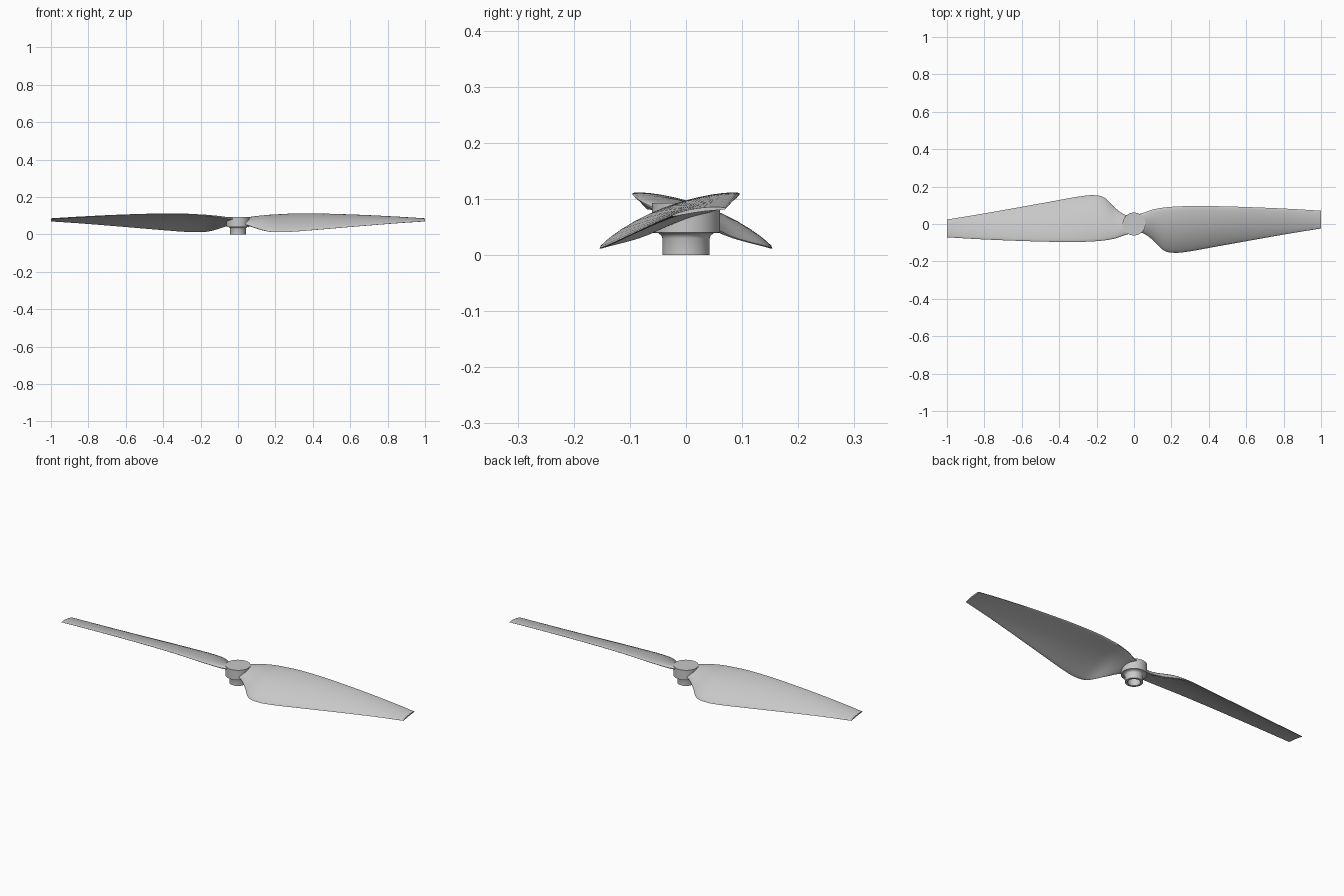
import bpy, bmesh, math
from mathutils import Vector

cube = bpy.data.objects.get("Cube")
if cube:
    bpy.data.objects.remove(cube)

grey = bpy.data.materials.new("light grey plastic")
grey.use_nodes = True
colour = (0.58, 0.58, 0.58, 1)
grey.diffuse_color = colour
grey.node_tree.nodes["Principled BSDF"].inputs["Base Color"].default_value = colour


def finish(name, bm):
    bmesh.ops.recalc_face_normals(bm, faces=bm.faces)
    mesh = bpy.data.meshes.new(name)
    bm.to_mesh(mesh)
    bm.free()
    mesh.materials.append(grey)
    obj = bpy.data.objects.new(name, mesh)
    bpy.context.collection.objects.link(obj)
    bpy.ops.object.select_all(action="DESELECT")
    obj.select_set(True)
    bpy.context.view_layer.objects.active = obj
    bpy.ops.object.shade_smooth_by_angle(angle=math.radians(35))
    return obj


# Hub: turned profile with a filleted collar and an open bore below
profile = [(0, 0.06), (0.03, 0.06), (0.03, 0), (0.042, 0), (0.042, 0.03),
           (0.044, 0.035), (0.049, 0.039), (0.061, 0.04), (0.061, 0.093), (0, 0.093)]
bm = bmesh.new()
points = [bm.verts.new((r, 0, z)) for r, z in profile]
edges = [bm.edges.new(pair) for pair in zip(points, points[1:])]
bmesh.ops.spin(bm, geom=points + edges, cent=(0, 0, 0), axis=(0, 0, 1),
               angle=math.tau, steps=64)
bmesh.ops.remove_doubles(bm, verts=bm.verts, dist=0.0001)
finish("hub", bm)

# Blade stations: x, trailing y, trailing z, leading y, leading z, camber, thickness
stations = [
    (0.00, -0.040, 0.060, 0.045, 0.084, 0.004, 0.020),
    (0.05, -0.050, 0.050, 0.060, 0.086, 0.008, 0.020),
    (0.10, -0.085, 0.032, 0.077, 0.094, 0.014, 0.018),
    (0.16, -0.142, 0.016, 0.088, 0.101, 0.019, 0.016),
    (0.22, -0.154, 0.012, 0.093, 0.105, 0.020, 0.015),
    (0.30, -0.146, 0.015, 0.096, 0.109, 0.019, 0.014),
    (0.45, -0.119, 0.027, 0.095, 0.109, 0.016, 0.013),
    (0.65, -0.083, 0.044, 0.089, 0.103, 0.011, 0.011),
    (0.85, -0.048, 0.060, 0.080, 0.093, 0.007, 0.009),
    (1.00, -0.024, 0.070, 0.071, 0.083, 0.004, 0.007),
]


def spline(rows, steps):
    """Catmull-Rom interpolation through the rows."""
    out = []
    for i in range(len(rows) - 1):
        a, b, c, d = (rows[min(max(i + k, 0), len(rows) - 1)] for k in (-1, 0, 1, 2))
        for s in range(steps):
            t = s / steps
            out.append([q + 0.5 * t * (r - p + t * (2 * p - 5 * q + 4 * r - w
                        + t * (3 * (q - r) + w - p))) for p, q, r, w in zip(a, b, c, d)])
    return out + [list(rows[-1])]


def section(x, yt, zt, yl, zl, camber, thick, half=14):
    """Cambered aerofoil loop with rounded edges, over the top then back below."""
    start, chord = Vector((x, yt, zt)), Vector((0, yl - yt, zl - zt))
    up = Vector((0, -chord.z, chord.y)).normalized()
    loop = []
    for k in range(2 * half):
        angle = math.pi * k / half
        u = (1 - math.cos(angle)) / 2
        bulge = 0.5 * thick * math.copysign(abs(math.sin(angle)) ** 0.7, math.sin(angle))
        loop.append(start + chord * u + up * (4 * camber * u * (1 - u) + bulge))
    return loop


def blade(name, turn):
    bm = bmesh.new()
    rings = [[bm.verts.new((turn * p.x, turn * p.y, p.z)) for p in section(*row)]
             for row in spline(stations, 5)]
    for a, b in zip(rings, rings[1:]):
        for k in range(len(a)):
            j = (k + 1) % len(a)
            bm.faces.new((a[k], a[j], b[j], b[k]))
    bm.faces.new(rings[0])
    bm.faces.new(rings[-1])
    finish(name, bm)


# Two identical blades, half a turn apart
blade("left_blade", 1)
blade("right_blade", -1)
